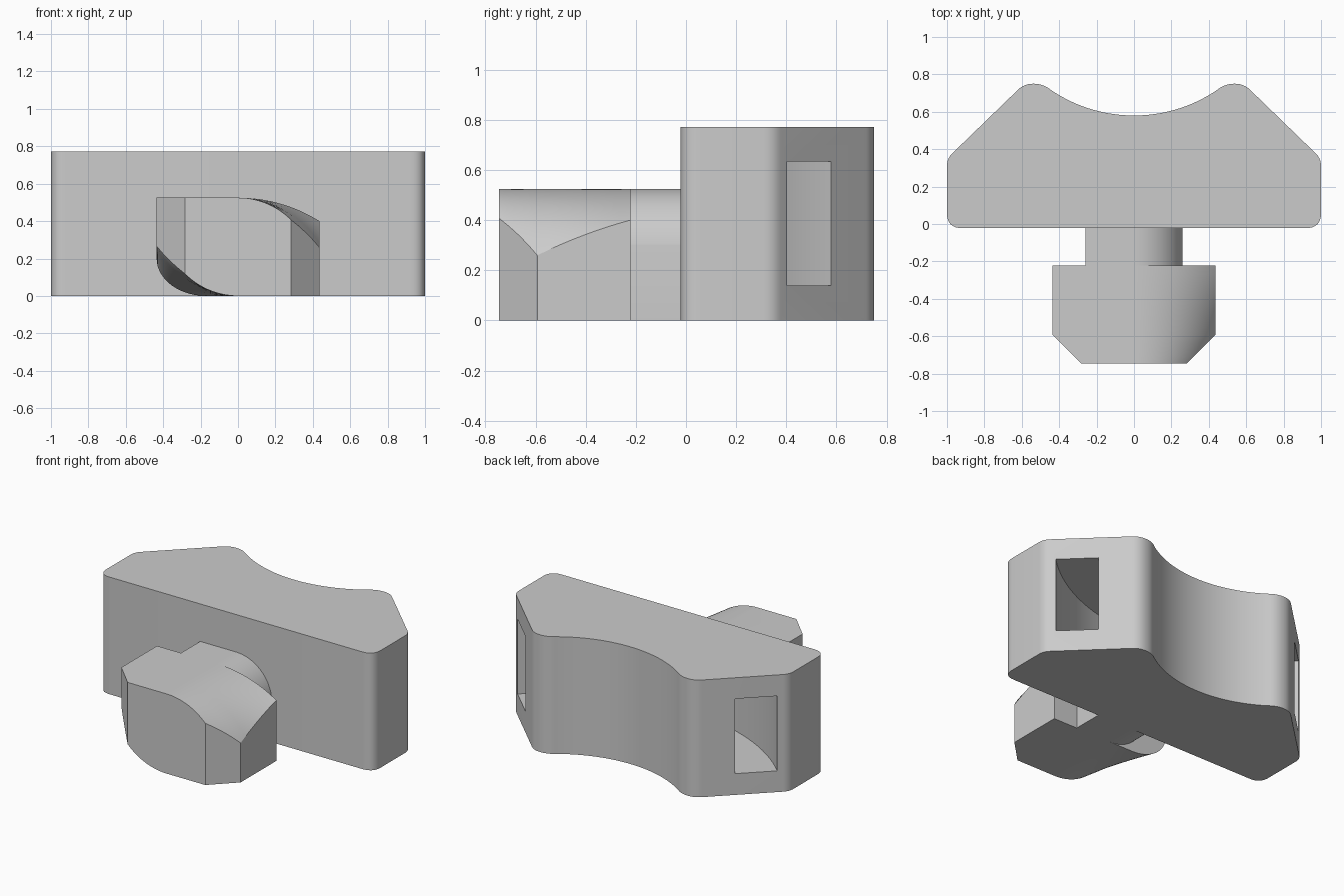
import bpy, bmesh, math
from mathutils import Vector

if "Cube" in bpy.data.objects:
    bpy.data.objects.remove(bpy.data.objects["Cube"])

grey = bpy.data.materials.new("plain grey")
grey.use_nodes = True
COLOUR = (0.6, 0.6, 0.6, 1)
grey.diffuse_color = COLOUR
grey.node_tree.nodes["Principled BSDF"].inputs["Base Color"].default_value = COLOUR


def loft(name, rings):
    """Skin a row of matching closed rings and cap both ends."""
    bm = bmesh.new()
    rows = [[bm.verts.new(p) for p in ring] for ring in rings]
    n = len(rows[0])
    for a, b in zip(rows, rows[1:]):
        for i in range(n):
            j = (i + 1) % n
            bm.faces.new((a[i], a[j], b[j], b[i]))
    bm.faces.new(rows[0])
    bm.faces.new(rows[-1])
    bmesh.ops.recalc_face_normals(bm, faces=bm.faces)
    mesh = bpy.data.meshes.new(name)
    bm.to_mesh(mesh)
    bm.free()
    mesh.materials.append(grey)
    obj = bpy.data.objects.new(name, mesh)
    bpy.context.collection.objects.link(obj)
    return obj


def smooth(obj):
    bpy.ops.object.select_all(action="DESELECT")
    obj.select_set(True)
    bpy.context.view_layer.objects.active = obj
    bpy.ops.object.shade_smooth_by_angle(angle=math.radians(25))


def prism(name, outline, z0, z1):
    return loft(name, [[(x, y, z) for x, y in outline] for z in (z0, z1)])


def rounded(prev, corner, nxt, cut, steps=8):
    """Points of a soft corner, starting and ending `cut` away from it."""
    p, c, q = Vector(prev), Vector(corner), Vector(nxt)
    a, b = c + (p - c).normalized() * cut, c + (q - c).normalized() * cut
    return [tuple(a * (1 - t) ** 2 + c * 2 * t * (1 - t) + b * t * t)
            for t in (i / steps for i in range(steps + 1))]


# Body: trapezoid with a concave saddle in the back
CY, SADDLE = 1.37, 0.79


def arc(radius, half, steps=48):
    angles = [half - 2 * half * i / steps for i in range(steps + 1)]
    return [(radius * math.sin(a), CY - radius * math.cos(a)) for a in angles]


saddle = arc(SADDLE, 0.59)
corners = [(0, -0.022), (1, -0.022), (1, 0.35), (0.587, 0.75), (0.49, 0.75), saddle[0]]
cuts = [0.08, 0.04, 0.047, 0.047]
right = []
for i, cut in enumerate(cuts):
    right += rounded(corners[i], corners[i + 1], corners[i + 2], cut)
outline = right + saddle + [(-x, y) for x, y in reversed(right)]
body = prism("body", outline, 0, 0.772)

# Curved strap channel through the body, concentric with the saddle
cutter = prism("channel_cutter", arc(1.354, 1.1) + arc(1.1, 1.1)[::-1], 0.14, 0.633)
cutter.hide_render = True
cut = body.modifiers.new("strap channel", "BOOLEAN")
cut.object = cutter
cut.operation = "DIFFERENCE"
cut.solver = "EXACT"
bpy.context.view_layer.objects.active = body
bpy.ops.object.modifier_apply(modifier=cut.name)
bpy.data.objects.remove(cutter)
smooth(body)

# Quarter-turn bolt: two opposite edges rounded, the other two square
HEIGHT, STEPS = 0.525, 20


def section(y, w, top_drop, low_drop):
    xs = [w * math.sin(math.pi / 2 * i / STEPS) for i in range(STEPS + 1)]
    pts = [(x, HEIGHT - top_drop(x)) for x in xs] + [(w, 0), (0, 0)]
    pts += [(-x, low_drop(x)) for x in xs[1:]] + [(-w, HEIGHT)]
    return [(x, y, z) for x, z in pts]


def circle(radius):
    return lambda x: radius - math.sqrt(max(radius ** 2 - x * x, 0))


WIDE, NARROW = 0.435, 0.283
FRONT, SHOULDER, BACK = -0.745, -0.593, -0.222


def corner_round(x):
    u = max(0, (x - 0.17) / (WIDE - 0.17))
    return 0.2 * (1 - math.sqrt(max(0, 1 - u * u)))


# Neck
neck_round = circle(HEIGHT / 2)
neck = loft("bolt_neck", [section(y, 0.26, neck_round, neck_round) for y in (BACK - 0.02, 0)])
smooth(neck)

# Head: chamfered nose, then rounding that eases off toward the neck
rings = []
for i in range(5):
    t = i / 4
    r = circle(0.398 + t * 0.091)
    rings.append(section(FRONT + t * (SHOULDER - FRONT), NARROW + t * (WIDE - NARROW), r, r))
for i in range(1, 9):
    t = i / 8
    drop = 0.265 - 0.18 * t + 0.04 * t * t
    top = circle((WIDE ** 2 + drop ** 2) / (2 * drop))
    start = circle(0.489)
    low = lambda x, t=t: (1 - t) * start(x) + t * corner_round(x)
    rings.append(section(SHOULDER + t * (BACK - SHOULDER), WIDE, top, low))
head = loft("bolt_head", rings)
smooth(head)
